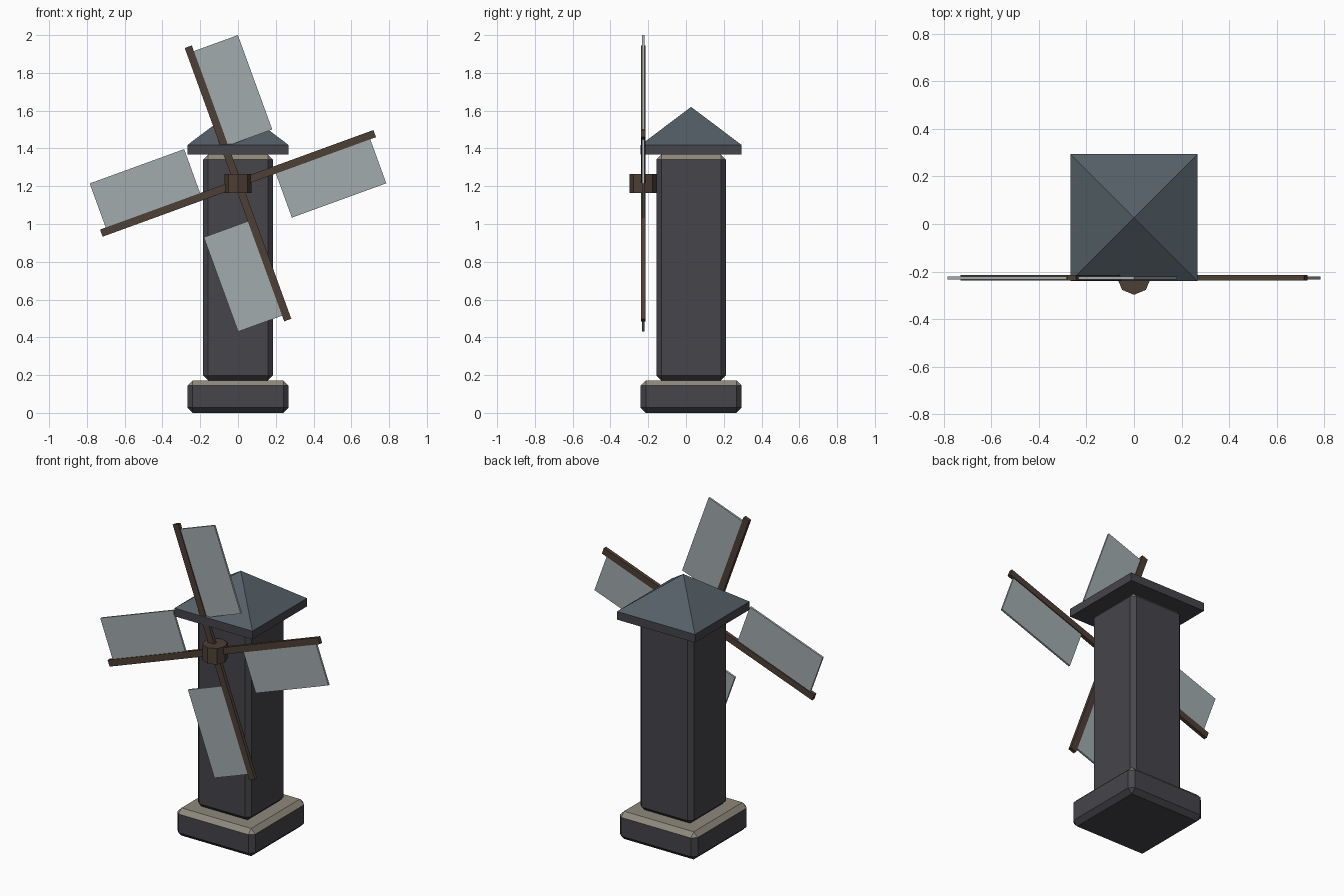
import bpy, bmesh, math
from mathutils import Matrix, Vector

if "Cube" in bpy.data.objects:
    bpy.data.objects.remove(bpy.data.objects["Cube"])


def mat(name, r, g, b):
    m = bpy.data.materials.new(name)
    m.diffuse_color = (r, g, b, 1)
    m.use_nodes = True
    m.node_tree.nodes["Principled BSDF"].inputs["Base Color"].default_value = m.diffuse_color
    return m


DARK = mat("dark_stone", 0.06, 0.06, 0.07)
STONE = mat("pale_stone", 0.27, 0.25, 0.20)
SLATE = mat("slate", 0.09, 0.115, 0.135)
WOOD = mat("wood", 0.075, 0.05, 0.036)
CLOTH = mat("cloth", 0.36, 0.41, 0.42)
CY = 0.027                       # tower axis
HUB = Vector((0, -0.227, 1.215))  # centre of the sails


def finish(name, bm, mats, top_slot=False):
    """Turn a bmesh into an object; optionally colour upward faces with slot 1."""
    bmesh.ops.recalc_face_normals(bm, faces=bm.faces)
    if top_slot:
        for f in bm.faces:
            f.material_index = 1 if f.normal.z > 0.3 else 0
    me = bpy.data.meshes.new(name)
    bm.to_mesh(me)
    bm.free()
    for m in mats:
        me.materials.append(m)
    ob = bpy.data.objects.new(name, me)
    bpy.context.collection.objects.link(ob)
    return ob


def box(name, lo, hi, mats, bevel=0, top_slot=False, matrix=None):
    lo, hi = Vector(lo), Vector(hi)
    bm = bmesh.new()
    bmesh.ops.create_cube(bm, size=1, matrix=Matrix.Translation((lo + hi) / 2)
                          @ Matrix.Diagonal((*(hi - lo), 1)))
    if bevel:
        bmesh.ops.bevel(bm, geom=bm.edges[:], offset=bevel, segments=1,
                        affect='EDGES', profile=0.5)
    if matrix:
        bm.transform(matrix)
    return finish(name, bm, mats, top_slot)


# Plinth and tower with chamfered edges
box("plinth", (-0.268, CY - 0.268, 0), (0.268, CY + 0.268, 0.172),
    [DARK, STONE], 0.028, True)
box("tower", (-0.184, CY - 0.184, 0.172), (0.184, CY + 0.184, 1.368),
    [DARK, STONE], 0.026, True)

# Roof: square eaves slab rising to a pyramid
bm = bmesh.new()
rings = [[bm.verts.new((sx * 0.268, CY + sy * 0.268, z))
          for sx, sy in ((-1, -1), (1, -1), (1, 1), (-1, 1))] for z in (1.367, 1.418)]
apex = bm.verts.new((0, CY, 1.62))
bm.faces.new(rings[0])
for i in range(4):
    j = (i + 1) % 4
    bm.faces.new((rings[0][i], rings[0][j], rings[1][j], rings[1][i]))
    bm.faces.new((rings[1][i], rings[1][j], apex))
finish("roof", bm, [DARK, SLATE], True)

# Upright eight-sided hub
bm = bmesh.new()
bmesh.ops.create_cone(bm, cap_ends=True, segments=8, radius1=0.071, radius2=0.071,
                      depth=0.1, matrix=Matrix.Translation(HUB))
finish("hub", bm, [WOOD])

# Four spars with sails, turned about the hub
for i in range(4):
    turn = Matrix.Translation(HUB) @ Matrix.Rotation(math.radians(-20 + 90 * i), 4, 'Y')
    box(f"spar_{i + 1}", (-0.02, -0.0115, 0), (0.02, 0.0115, 0.77), [WOOD], matrix=turn)
    box(f"sail_{i + 1}", (0.018, -0.006, 0.206), (0.268, 0.006, 0.738), [CLOTH], matrix=turn)
